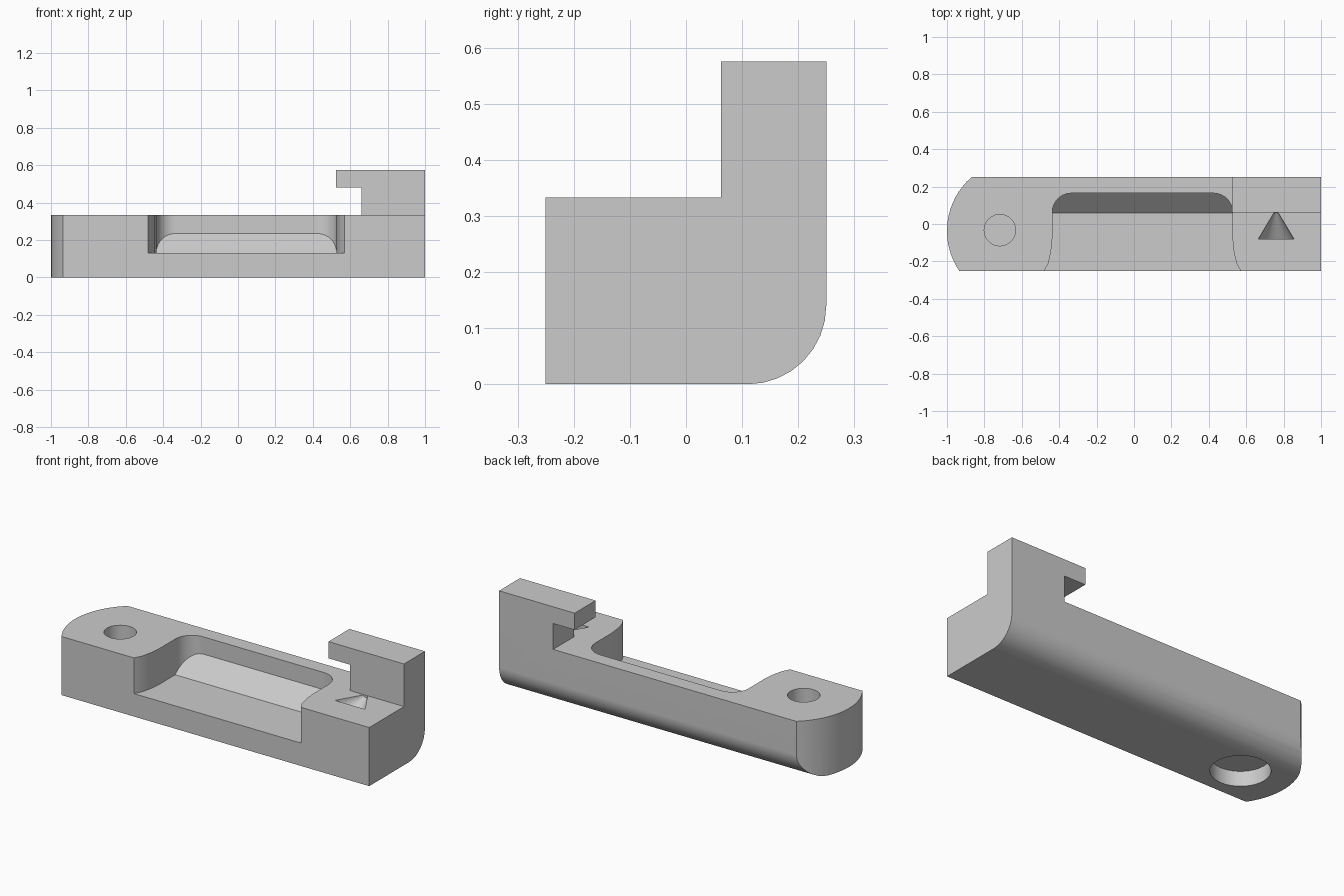
import bpy
import bmesh
from math import sin, cos, pi, radians, asin
from mathutils import Matrix

default = bpy.data.objects.get("Cube")
if default:
    bpy.data.objects.remove(default, do_unlink=True)

TOP = 0.333      # height of the bar
BACK = 0.25      # half depth of the bar


def add_object(name, bm):
    bmesh.ops.recalc_face_normals(bm, faces=bm.faces)
    mesh = bpy.data.meshes.new(name)
    bm.to_mesh(mesh)
    bm.free()
    obj = bpy.data.objects.new(name, mesh)
    bpy.context.collection.objects.link(obj)
    return obj


def prism(name, points, axis, low, high):
    """Extrude a 2D outline along the given axis."""
    place = {"x": lambda a, b, t: (t, a, b),
             "y": lambda a, b, t: (a, t, b),
             "z": lambda a, b, t: (a, b, t)}[axis]
    bm = bmesh.new()
    ends = [[bm.verts.new(place(a, b, t)) for a, b in points] for t in (low, high)]
    for end in ends:
        bm.faces.new(end)
    n = len(points)
    for i in range(n):
        j = (i + 1) % n
        bm.faces.new((ends[0][i], ends[0][j], ends[1][j], ends[1][i]))
    return add_object(name, bm)


def arc(cx, cy, r, start, end, steps):
    angles = [start + (end - start) * i / steps for i in range(steps + 1)]
    return [(cx + r * cos(a), cy + r * sin(a)) for a in angles]


def combine(target, tool, operation):
    """Apply a boolean and remove the tool."""
    mod = target.modifiers.new("cut", "BOOLEAN")
    mod.operation = operation
    mod.solver = "EXACT"
    mod.object = tool
    bpy.context.view_layer.objects.active = target
    bpy.ops.object.modifier_apply(modifier=mod.name)
    bpy.data.objects.remove(tool, do_unlink=True)


# Bar with raised rear, rounded along the lower back edge
side = [(-BACK, 0)] + arc(0.11, 0.14, 0.14, -pi / 2, 0, 8)
side += [(BACK, 0.575), (0.062, 0.575), (0.062, TOP), (-BACK, TOP)]
body = prism("bracket_body", side, "x", -1.1, 1)

# Rounded end of the bar
r, cx, cy = 0.38, -0.62, -0.037
a0, a1 = asin((BACK - cy) / r), asin((BACK + cy) / r)
outline = arc(cx, cy, r, pi - a0, pi + a1, 16)
outline[0], outline[-1] = (outline[0][0], BACK), (outline[-1][0], -BACK)
outline = [(outline[0][0], 0.4)] + outline + [(outline[-1][0], -0.4), (1.2, -0.4), (1.2, 0.4)]
combine(body, prism("end_shape", outline, "z", -0.2, 0.8), "INTERSECT")

# Clear the rear so that only the hook post and its arm stay
hook = [(-1.2, TOP), (0.66, TOP), (0.66, 0.48), (0.525, 0.48), (0.525, 0.7), (-1.2, 0.7)]
combine(body, prism("hook_cutter", hook, "y", -0.4, 0.4), "DIFFERENCE")

# Open front pocket: flared mouth, rounded back corners, sloped back floor
mid = 0.045
half = [(-0.505, -0.3), (-0.48, -BACK), (-0.458, -0.21), (-0.444, -0.15), (-0.437, -0.08)]
half += arc(-0.335, 0.063, 0.102, pi, pi / 2, 7)
mouth = half + [(2 * mid - x, y) for x, y in reversed(half)]
pocket = prism("pocket_cutter", mouth, "z", 0.05, 0.4)
slope = [(-0.4, 0.13), (0.06, 0.13), (0.2, 0.27), (0.2, 0.38), (-0.4, 0.38)]
combine(pocket, prism("pocket_slope", slope, "x", -0.8, 0.8), "INTERSECT")
combine(body, pocket, "DIFFERENCE")

# Blind hole on top and a wider recess below it
for name, radius, low, high in (("top_hole", 0.084, 0.15, 0.5), ("bottom_recess", 0.152, -0.2, 0.085)):
    ring = arc(-0.717, -0.033, radius, 0, 2 * pi, 32)[:-1]
    combine(body, prism(name, ring, "z", low, high), "DIFFERENCE")

# Half-cone pointer notch in front of the post
bm = bmesh.new()
bmesh.ops.create_cone(bm, cap_ends=True, segments=32, radius1=0.095, radius2=0.012, depth=0.14,
                      matrix=Matrix.Translation((0.76, -0.01, TOP)) @ Matrix.Rotation(radians(-90), 4, "X"))
combine(body, add_object("notch_cutter", bm), "DIFFERENCE")

# Colour and shading
grey = bpy.data.materials.new("plain_grey")
grey.use_nodes = True
colour = (0.6, 0.6, 0.6, 1)
grey.diffuse_color = colour
grey.node_tree.nodes["Principled BSDF"].inputs["Base Color"].default_value = colour
body.data.materials.clear()
body.data.materials.append(grey)
for face in body.data.polygons:
    face.material_index = 0

bpy.ops.object.select_all(action="DESELECT")
body.select_set(True)
bpy.context.view_layer.objects.active = body
bpy.ops.object.shade_smooth_by_angle(angle=radians(30))
weighted = body.modifiers.new("weighted_normals", "WEIGHTED_NORMAL")
weighted.keep_sharp = True
